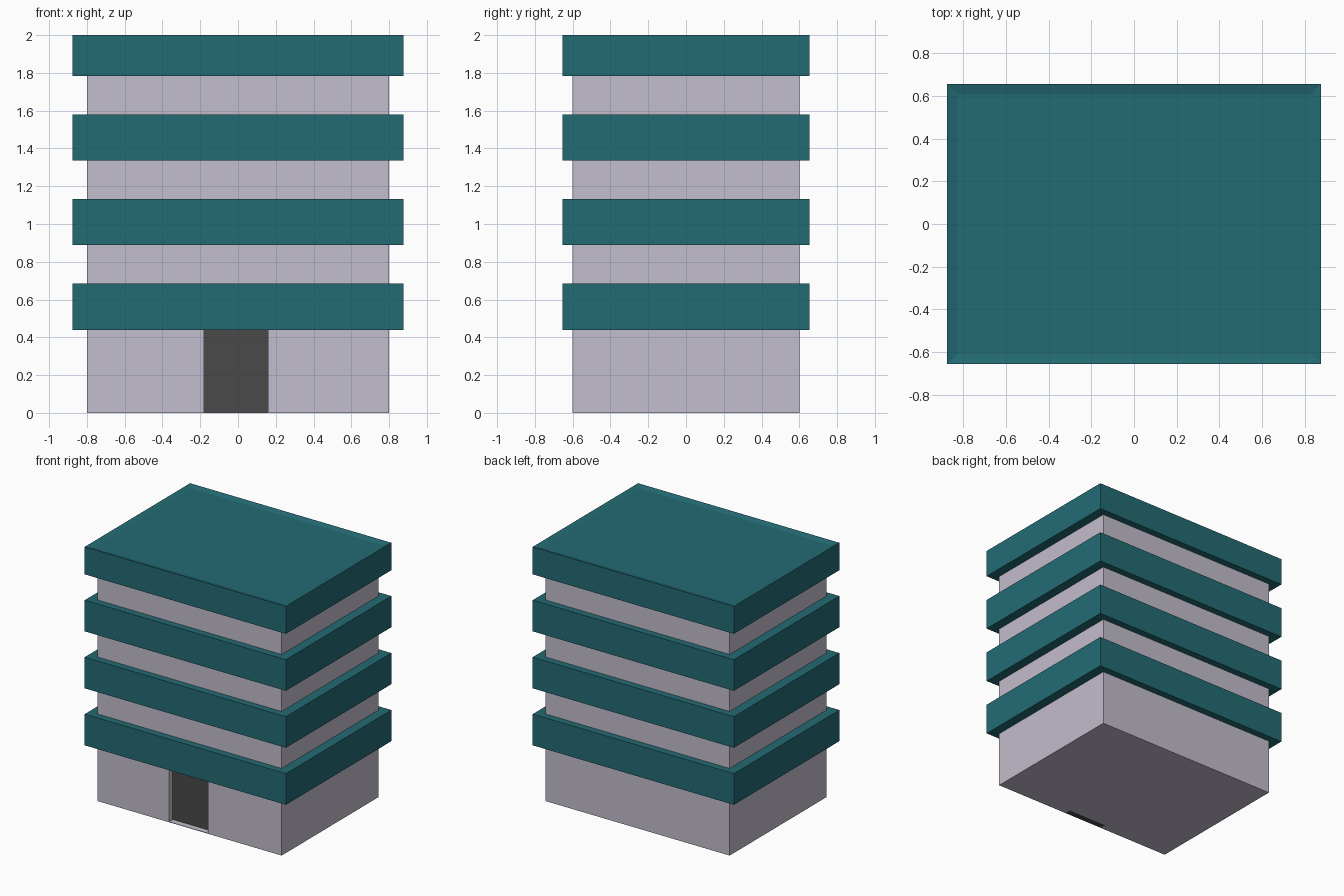
import bpy, bmesh
from mathutils import Vector

cube = bpy.data.objects.get("Cube")
if cube:
    bpy.data.objects.remove(cube, do_unlink=True)


def material(name, rgb):
    """Flat material from an 8-bit sRGB colour."""
    linear = [((c / 255 + 0.055) / 1.055) ** 2.4 for c in rgb] + [1]
    mat = bpy.data.materials.new(name)
    mat.use_nodes = True
    mat.diffuse_color = linear
    mat.node_tree.nodes["Principled BSDF"].inputs["Base Color"].default_value = linear
    return mat


WALL = material("pale lilac wall", (196, 189, 205))
TEAL = material("teal band", (35, 107, 116))
DARK = material("dark grey door", (74, 74, 74))


def finish(name, bm, *mats):
    bmesh.ops.recalc_face_normals(bm, faces=bm.faces)
    mesh = bpy.data.meshes.new(name)
    bm.to_mesh(mesh)
    bm.free()
    for mat in mats:
        mesh.materials.append(mat)
    obj = bpy.data.objects.new(name, mesh)
    bpy.context.collection.objects.link(obj)
    return obj


def prism(outline, z0, z1):
    """Extrude a plan outline from z0 up to z1."""
    bm = bmesh.new()
    base = bm.faces.new([bm.verts.new((x, y, z0)) for x, y in outline])
    top = bmesh.ops.extrude_face_region(bm, geom=[base], use_keep_orig=True)["geom"]
    verts = [v for v in top if isinstance(v, bmesh.types.BMVert)]
    bmesh.ops.translate(bm, verts=verts, vec=Vector((0, 0, z1 - z0)))
    bmesh.ops.recalc_face_normals(bm, faces=bm.faces)
    return bm


def rect(x0, x1, y0, y1):
    return [(x0, y0), (x1, y0), (x1, y1), (x0, y1)]


W, D = 0.8, 0.6                       # half width and depth of the walls
DOOR_L, DOOR_R, DOOR_Y = -0.18, 0.16, -0.55
BAND_W, BAND_D, BAND_H = 0.875, 0.655, 0.245
FIRST, STEP = 0.44, 0.448

# Ground floor with a notch for the doorway
notched = [(-W, -D), (DOOR_L, -D), (DOOR_L, DOOR_Y), (DOOR_R, DOOR_Y),
           (DOOR_R, -D), (W, -D), (W, D), (-W, D)]
finish("ground_floor_walls", prism(notched, 0, FIRST + 0.01), WALL)

# Walls of the upper floors
finish("upper_floor_walls", prism(rect(-W, W, -D, D), FIRST + 0.01, 1.8), WALL)

# Door panel at the back of the notch
finish("door", prism(rect(DOOR_L, DOOR_R, DOOR_Y - 0.004, DOOR_Y), 0, FIRST), DARK)

# Threshold, dark on its underside
bm = prism(rect(DOOR_L, DOOR_R, -D, DOOR_Y - 0.004), 0, 0.004)
for face in bm.faces:
    face.material_index = 1 if face.normal.z < -0.5 else 0
finish("door_threshold", bm, WALL, DARK)

# Overhanging bands; the top one is the roof, with a shallow dished surface
plan = rect(-BAND_W, BAND_W, -BAND_D, BAND_D)
for i in range(4):
    z = FIRST + i * STEP
    is_roof = i == 3
    bm = prism(plan, z, 2.0 if is_roof else z + BAND_H)
    if is_roof:
        top = [f for f in bm.faces if f.normal.z > 0.5]
        bmesh.ops.inset_individual(bm, faces=top, thickness=0.065, depth=-0.012)
    finish("roof_band" if is_roof else f"floor_band_{i + 1}", bm, TEAL)
